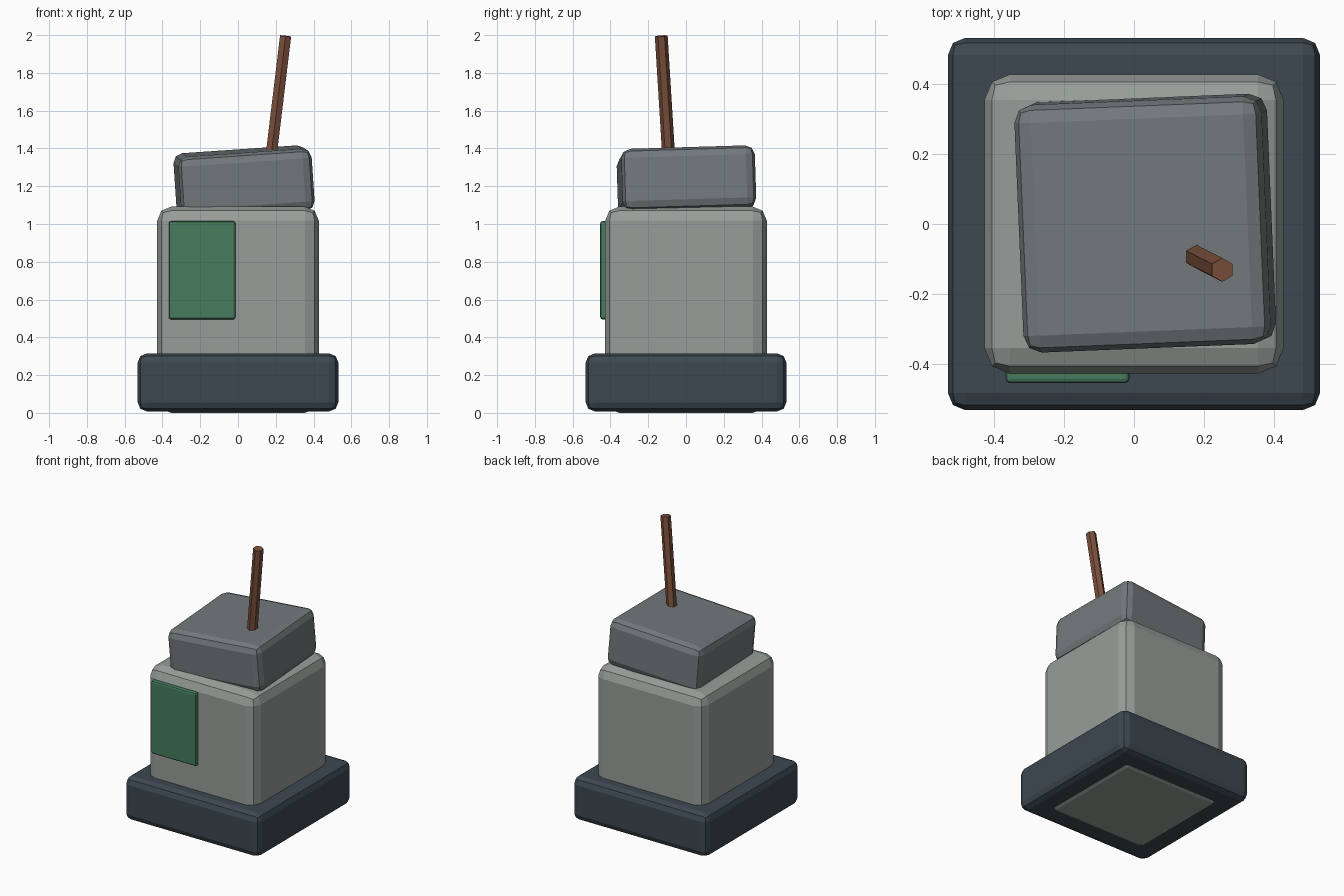
import bpy
from math import radians
from mathutils import Vector

if "Cube" in bpy.data.objects:
    bpy.data.objects.remove(bpy.data.objects["Cube"])


def paint(obj, name, color):
    mat = bpy.data.materials.new(name)
    mat.diffuse_color = (*color, 1)
    mat.use_nodes = True
    mat.node_tree.nodes["Principled BSDF"].inputs["Base Color"].default_value = mat.diffuse_color
    obj.data.materials.append(mat)


def rounded_box(name, size, centre, bevel, color, segments=2, rot=(0, 0, 0)):
    bpy.ops.mesh.primitive_cube_add(size=1, location=centre)
    obj = bpy.context.object
    obj.name = name
    obj.scale = size
    bpy.ops.object.transform_apply(location=False, rotation=False, scale=True)
    obj.rotation_euler = [radians(a) for a in rot]
    mod = obj.modifiers.new("edge_bevel", 'BEVEL')
    mod.width = bevel
    mod.segments = segments
    mod.limit_method = 'NONE'
    paint(obj, name + "_paint", color)
    return obj


# Plinth; the body passes through it down to the ground
rounded_box("plinth", (1.062, 1.062, 0.307), (0, 0, 0.1615), 0.048, (0.045, 0.065, 0.08))

# Main body
rounded_box("body", (0.855, 0.855, 1.092), (0, 0, 0.546), 0.074, (0.31, 0.34, 0.32))

# Slightly crooked cap
rounded_box("cap", (0.708, 0.708, 0.33), (0.032, 0.0025, 1.222), 0.05,
            (0.17, 0.19, 0.2), rot=(1.7, -3.9, 2.3))

# Front panel
rounded_box("front_panel", (0.353, 0.05, 0.52), (-0.19, -0.429, 0.755), 0.012,
            (0.06, 0.2, 0.11))

# Leaning six-sided rod
top = Vector((0.252, -0.131, 1.995))
tilt = (radians(3.5), radians(6.9), 0)
length = 0.66
bpy.ops.mesh.primitive_cylinder_add(vertices=6, radius=0.034, depth=length, rotation=tilt)
rod = bpy.context.object
rod.name = "rod"
rod.location = top - rod.rotation_euler.to_matrix() @ Vector((0, 0, length / 2))
paint(rod, "rod_paint", (0.2, 0.08, 0.045))
